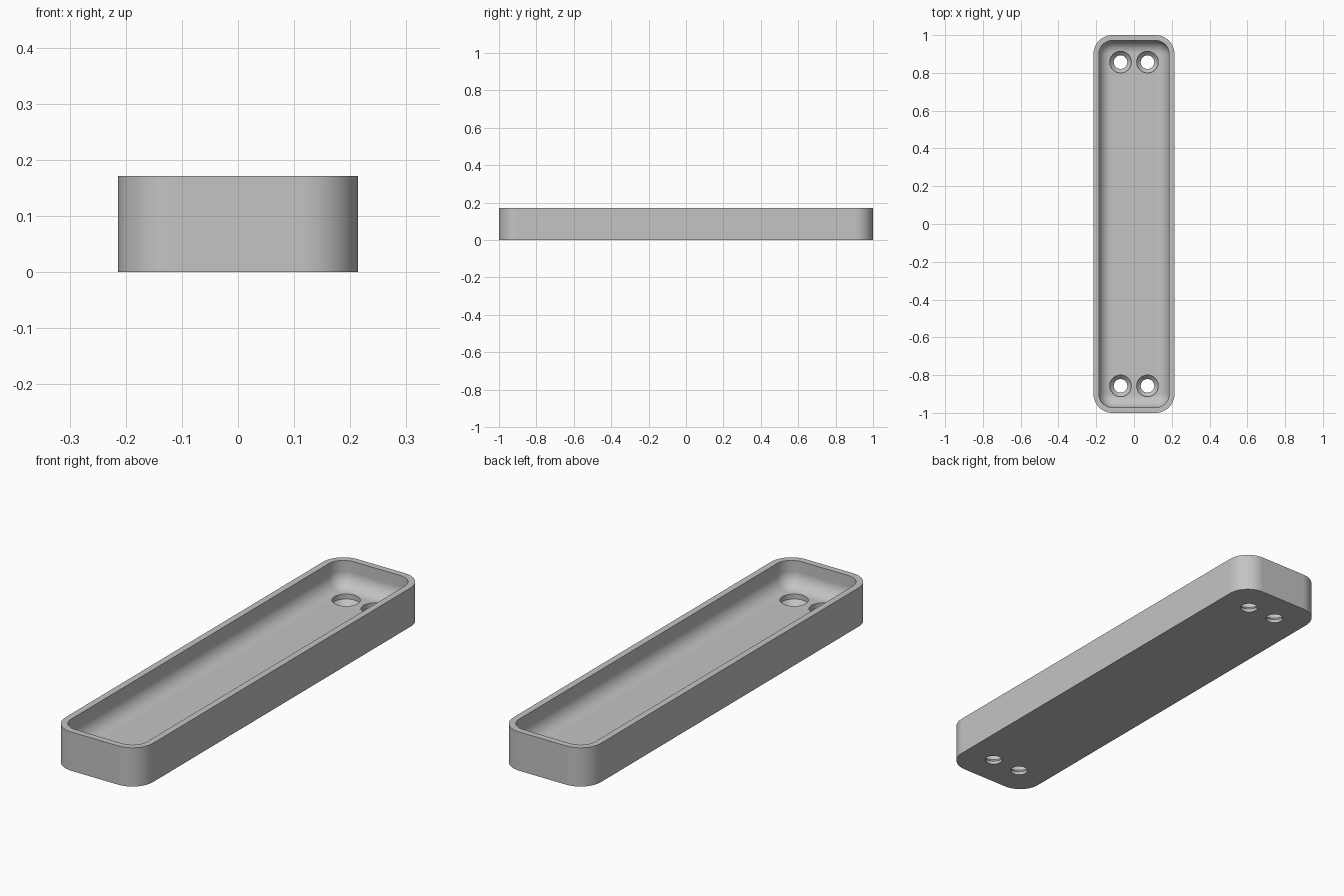
import bpy, bmesh, math

cube = bpy.data.objects.get("Cube")
if cube:
    bpy.data.objects.remove(cube, do_unlink=True)

HX, HY, HEIGHT = 0.2143, 1.0, 0.1714
WALL, CORNER, FLOOR, FILLET = 0.0286, 0.1, 0.057, 0.065
HOLE_X, HOLE_Y = 0.0714, 0.857

grey = bpy.data.materials.new("plain grey")
grey.use_nodes = True
grey.diffuse_color = (0.55, 0.55, 0.55, 1)
grey.node_tree.nodes["Principled BSDF"].inputs["Base Color"].default_value = (0.55, 0.55, 0.55, 1)


def rounded_loop(inset, z, steps=12):
    """Points of a rounded rectangle, inset from the outer outline."""
    r = max(CORNER - inset, 0.004)
    cx, cy = HX - inset - r, HY - inset - r
    points = []
    for q, (sx, sy) in enumerate([(1, 1), (-1, 1), (-1, -1), (1, -1)]):
        for i in range(steps + 1):
            a = (q + i / steps) * math.pi / 2
            points.append((sx * cx + r * math.cos(a), sy * cy + r * math.sin(a), z))
    return points


def circle_loop(x, y, r, z, steps=40):
    return [(x + r * math.cos(2 * math.pi * i / steps),
             y + r * math.sin(2 * math.pi * i / steps), z) for i in range(steps)]


def loft(bm, loops):
    """Skin consecutive loops and cap both ends."""
    rings = [[bm.verts.new(p) for p in loop] for loop in loops]
    for a, b in zip(rings, rings[1:]):
        for i in range(len(a)):
            j = (i + 1) % len(a)
            bm.faces.new((a[i], a[j], b[j], b[i]))
    bm.faces.new(rings[0])
    bm.faces.new(rings[-1])


def make_object(name, bm):
    bmesh.ops.recalc_face_normals(bm, faces=bm.faces)
    mesh = bpy.data.meshes.new(name)
    bm.to_mesh(mesh)
    bm.free()
    mesh.materials.append(grey)
    obj = bpy.data.objects.new(name, mesh)
    bpy.context.collection.objects.link(obj)
    return obj


# Tray: outer wall, rim, inner wall and a filleted floor
loops = [rounded_loop(0, 0), rounded_loop(0, HEIGHT), rounded_loop(WALL, HEIGHT)]
for i in range(11):
    a = i / 10 * math.pi / 2
    loops.append(rounded_loop(WALL + FILLET * (1 - math.cos(a)),
                              FLOOR + FILLET * (1 - math.sin(a))))
bm = bmesh.new()
loft(bm, loops)
tray = make_object("tray", bm)

# Screw holes: recessed head, cone seat and shank, at both ends
bm = bmesh.new()
for x in (-HOLE_X, HOLE_X):
    for y in (-HOLE_Y, HOLE_Y):
        profile = [(0.036, -0.05), (0.036, 0.014), (0.057, 0.035), (0.057, 0.12)]
        loft(bm, [circle_loop(x, y, r, z) for r, z in profile])
cutter = make_object("screw_hole_cutter", bm)
cutter.hide_render = True

bpy.ops.object.select_all(action='DESELECT')
bpy.context.view_layer.objects.active = tray
tray.select_set(True)
cut = tray.modifiers.new("screw holes", 'BOOLEAN')
cut.operation = 'DIFFERENCE'
cut.solver = 'EXACT'
cut.object = cutter
bpy.ops.object.modifier_apply(modifier=cut.name)
bpy.data.objects.remove(cutter, do_unlink=True)

# Smooth curves with crisp edges and even flat faces
bpy.ops.object.shade_smooth_by_angle(angle=math.radians(30))
weighted = tray.modifiers.new("even shading", 'WEIGHTED_NORMAL')
weighted.keep_sharp = True
